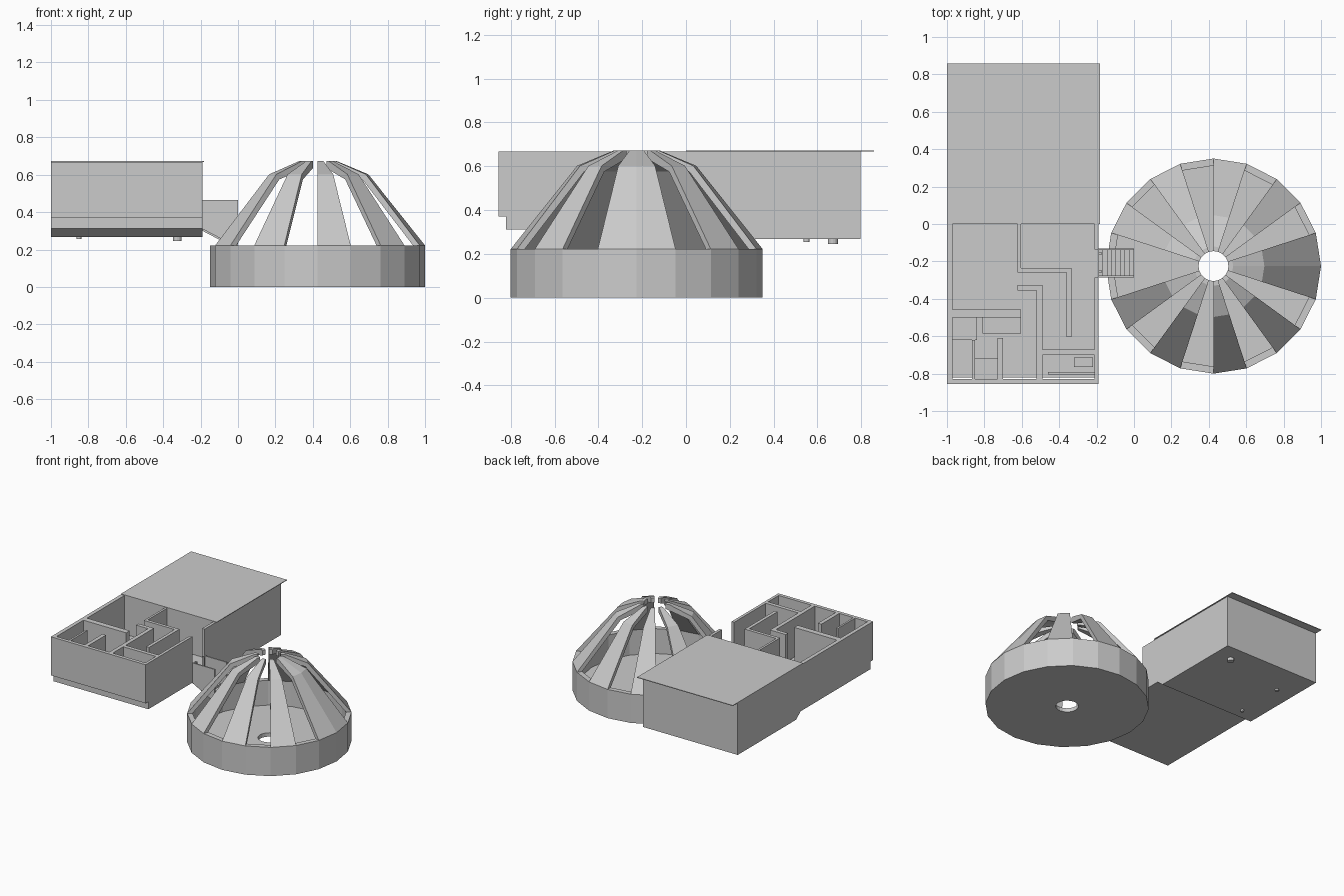
import bpy, bmesh, math

if "Cube" in bpy.data.objects:
    bpy.data.objects.remove(bpy.data.objects["Cube"])

CX, CY, R, N = 0.425, -0.225, 0.575, 20      # domed hall centre, radius, sides

grey = bpy.data.materials.new("light_grey")
grey.diffuse_color = (0.6, 0.6, 0.6, 1)
grey.use_nodes = True
grey.node_tree.nodes["Principled BSDF"].inputs["Base Color"].default_value = grey.diffuse_color


def finish(name, bm):
    bmesh.ops.recalc_face_normals(bm, faces=bm.faces)
    me = bpy.data.meshes.new(name)
    bm.to_mesh(me)
    bm.free()
    me.materials.append(grey)
    ob = bpy.data.objects.new(name, me)
    bpy.context.collection.objects.link(ob)
    return ob


def add_loft(bm, a, b):
    """Solid between two matching outlines."""
    va, vb = [bm.verts.new(p) for p in a], [bm.verts.new(p) for p in b]
    bm.faces.new(va)
    bm.faces.new(vb[::-1])
    for i in range(len(a)):
        j = (i + 1) % len(a)
        bm.faces.new((va[i], va[j], vb[j], vb[i]))


def boxes(name, rects, z0, z1):
    """Boxes given as plan rectangles x0, x1, y0, y1."""
    bm = bmesh.new()
    for x0, x1, y0, y1 in rects:
        plan = [(x0, y0), (x1, y0), (x1, y1), (x0, y1)]
        add_loft(bm, [(x, y, z0) for x, y in plan], [(x, y, z1) for x, y in plan])
    return finish(name, bm)


def prism(name, outline, spans, axis):
    """Outline (u, z) extruded along x or y over each span."""
    bm = bmesh.new()
    for s0, s1 in spans:
        place = (lambda s: [(s, u, z) for u, z in outline]) if axis == "x" else \
                (lambda s: [(u, s, z) for u, z in outline])
        add_loft(bm, place(s0), place(s1))
    return finish(name, bm)


def polar(r, z, deg):
    a = math.radians(deg)
    return (CX + r * math.cos(a), CY + r * math.sin(a), z)


def lathe(name, profile, n):
    """Closed ring profile (r, z) swept around the hall centre."""
    bm = bmesh.new()
    rings = [[bm.verts.new(polar(r, z, 360 * i / n)) for r, z in profile] for i in range(n)]
    for i in range(n):
        a, b = rings[i], rings[(i + 1) % n]
        for k in range(len(profile)):
            m = (k + 1) % len(profile)
            bm.faces.new((a[k], b[k], b[m], a[m]))
    return finish(name, bm)


# Round hall: floor with central hole, and drum wall
lathe("hall_base", [(0.08, 0), (R, 0), (R, 0.222), (0.537, 0.222), (0.537, 0.03), (0.08, 0.03)], N)

# Dome ribs: alternate sectors, mirrored front to back, entrance side open
rib = [(R, 0.222), (0.272, 0.602), (0.105, 0.672), (0.08, 0.672),
       (0.08, 0.635), (0.252, 0.575), (0.537, 0.222)]
bm = bmesh.new()
for i in range(5):
    for a in (36 * i, -36 * i - 18):
        add_loft(bm, [polar(r, z, a) for r, z in rib], [polar(r, z, a + 18) for r, z in rib])
finish("dome_ribs", bm)

# House floor slab, stepped down under the rear half
prism("house_slab", [(-0.822, 0.312), (0.03, 0.312), (0.085, 0.268), (0.797, 0.268),
                     (0.797, 0.37), (-0.822, 0.37)], [(-1, -0.19)], "x")

# Outer walls, with a doorway to the stairs on the right
boxes("outer_walls", [
    (-1, -0.97, -0.855, 0.797), (-0.97, -0.19, -0.855, -0.828), (-0.97, -0.19, 0.77, 0.797),
    (-0.212, -0.19, -0.828, -0.285), (-0.212, -0.19, -0.135, 0.77),
    (-0.97, -0.212, 0.0, 0.03)], 0.37, 0.668)

# Room partitions
boxes("partition_walls", [
    (-0.97, -0.605, -0.50, -0.457),
    (-0.622, -0.605, -0.26, 0.0), (-0.605, -0.335, -0.26, -0.235),
    (-0.36, -0.335, -0.605, -0.26),
    (-0.622, -0.49, -0.355, -0.325), (-0.52, -0.49, -0.828, -0.355),
    (-0.49, -0.212, -0.70, -0.67),
    (-0.73, -0.70, -0.828, -0.61), (-0.865, -0.85, -0.828, -0.62)], 0.37, 0.668)

# Low furniture blocks
boxes("furniture", [
    (-0.81, -0.605, -0.585, -0.50), (-0.97, -0.84, -0.62, -0.50),
    (-0.85, -0.73, -0.828, -0.72), (-0.32, -0.22, -0.765, -0.715),
    (-0.46, -0.212, -0.805, -0.79)], 0.37, 0.45)

# Thin flat roof over the rear half, overhanging the back
boxes("rear_roof", [(-1, -0.182, 0.0, 0.857)], 0.668, 0.673)

# Stair side walls with sloping bottoms
prism("stair_side_walls", [(-0.19, 0.31), (0.0, 0.21), (0.0, 0.465), (-0.19, 0.465)],
      [(-0.285, -0.275), (-0.14, -0.13)], "y")

# Stairs down into the hall
steps = 8
tread = 0.19 / steps
line = [(-0.19, 0.30)]
for i in range(steps):
    z = 0.36 - 0.0145 * i
    line += [(-0.19 + tread * i, z), (-0.19 + tread * (i + 1), z)]
prism("stairs", line + [(0.0, 0.20)], [(-0.275, -0.14)], "y")

# Door posts at the head of the stairs
boxes("door_posts", [(-0.19, -0.175, y, y + 0.015) for y in (-0.262, -0.165)], 0.35, 0.465)

# Pipe stubs under the rear half
for k, (x, y, r, z) in enumerate([(-0.325, 0.67, 0.023, 0.245), (-0.85, 0.55, 0.013, 0.255),
                                  (-0.85, 0.17, 0.013, 0.255)]):
    bm = bmesh.new()
    ring = [(x + r * math.cos(t * math.pi / 6), y + r * math.sin(t * math.pi / 6)) for t in range(12)]
    add_loft(bm, [(u, v, z) for u, v in ring], [(u, v, 0.28) for u, v in ring])
    finish(f"pipe_stub_{k + 1}", bm)
